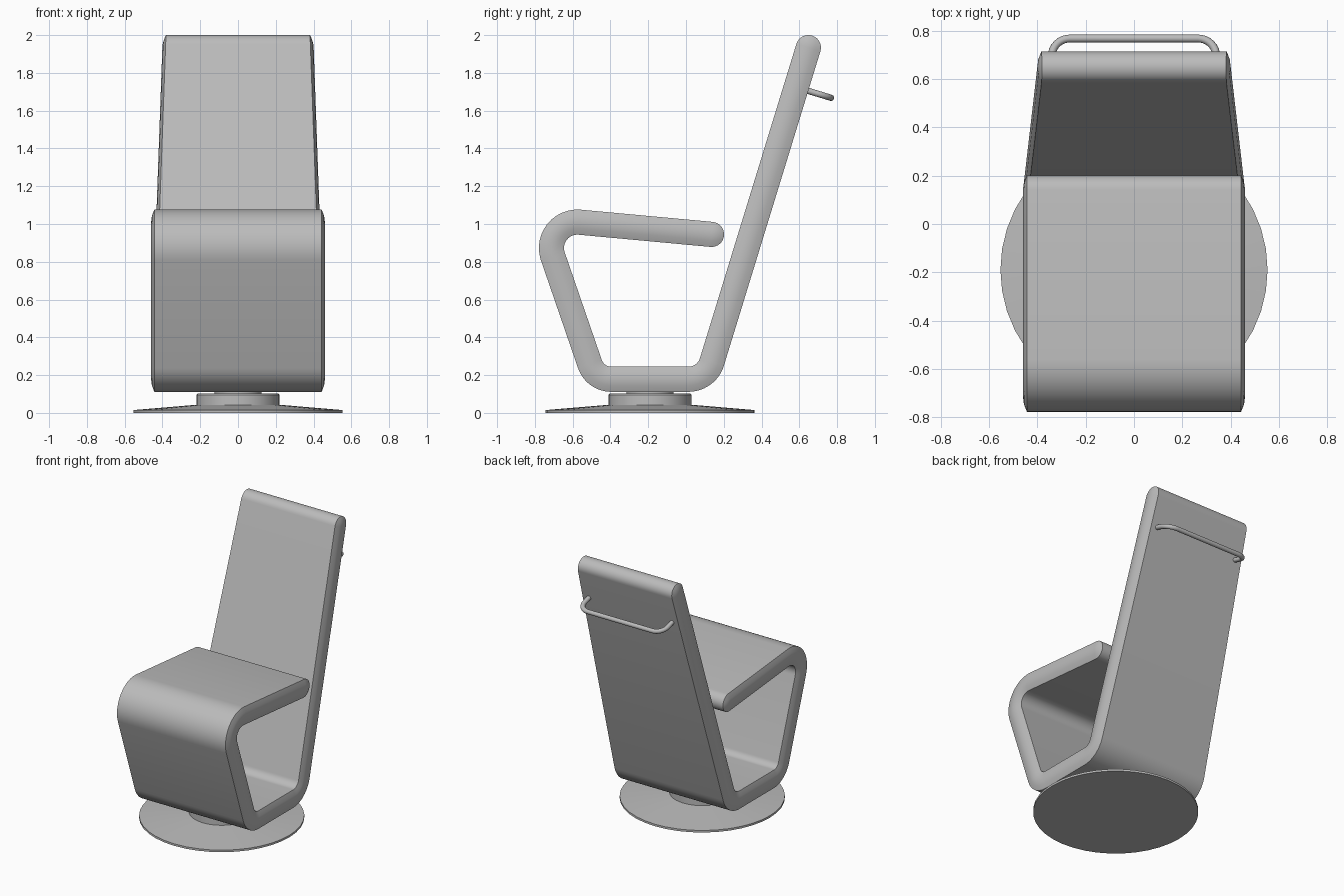
import bpy, bmesh, math
from mathutils import Vector

if "Cube" in bpy.data.objects:
    bpy.data.objects.remove(bpy.data.objects["Cube"])

GREY = bpy.data.materials.new("grey")
GREY.diffuse_color = (0.5, 0.5, 0.5, 1)
GREY.use_nodes = True
GREY.node_tree.nodes["Principled BSDF"].inputs["Base Color"].default_value = GREY.diffuse_color


def finish(bm, name, angle=30):
    bmesh.ops.recalc_face_normals(bm, faces=bm.faces)
    mesh = bpy.data.meshes.new(name)
    bm.to_mesh(mesh)
    bm.free()
    mesh.materials.append(GREY)
    ob = bpy.data.objects.new(name, mesh)
    bpy.context.collection.objects.link(ob)
    bpy.context.view_layer.objects.active = ob
    ob.select_set(True)
    bpy.ops.object.shade_smooth_by_angle(angle=math.radians(angle))
    ob.select_set(False)
    return ob


def fillet(points, radii, steps):
    """Round the inner corners of a path with tangent arcs."""
    pts = [Vector(p) for p in points]
    out = [pts[0]]
    for a, b, c, r in zip(pts, pts[1:], pts[2:], radii):
        u, v = (a - b).normalized(), (c - b).normalized()
        half = u.angle(v) / 2
        centre = b + (u + v).normalized() * (r / math.sin(half))
        p, q = b + u * (r / math.tan(half)) - centre, b + v * (r / math.tan(half)) - centre
        sweep = p.angle(q)
        for i in range(steps + 1):
            k = i / steps
            out.append(centre + (p * math.sin((1 - k) * sweep) + q * math.sin(k * sweep)) / math.sin(sweep))
    return out + [pts[-1]]


# Folded ribbon: seat, front leg, floor and backrest in one thick band
HALF, BULGE = 0.0665, 0.017
path = fillet([(0.135, 0.945, 0), (-0.774, 1.029, 0), (-0.481, 0.178, 0),
               (0.109, 0.178, 0), (0.648, 1.934, 0)], [0.137, 0.12, 0.13], 12)
stations = []                       # centre, direction, cap angle
for i, p in enumerate(path):
    a, b = path[max(i - 1, 0)], path[min(i + 1, len(path) - 1)]
    d_in, d_out = (p - a).normalized(), (b - p).normalized()
    stations.append((p, (d_in + d_out).normalized(), 0))
caps = [math.radians(89.9 * k / 8) for k in range(1, 9)]
first, last = stations[0], stations[-1]
stations = ([(first[0] - first[1] * HALF * math.sin(t), first[1], t) for t in reversed(caps)]
            + stations
            + [(last[0] + last[1] * HALF * math.sin(t), last[1], t) for t in caps])

bm = bmesh.new()
levels = [-1, -0.5, 0, 0.5, 1]
rings = []
for n, (p, d, cap) in enumerate(stations):
    normal = Vector((-d.y, d.x, 0))
    on_back = n > len(stations) // 2 and p.x > 0.1
    ring = []
    for side in (-1, 1):
        for t in (levels if side < 0 else levels[::-1]):
            q = p + normal * (HALF * math.cos(cap) * t)
            rho = math.sin(cap) ** 2 + (t * math.cos(cap)) ** 2
            width = 0.443 + BULGE * (1 - rho)
            if on_back:             # backrest tapers towards the top
                width -= 0.06 * max(0, q.y - 0.3) / 1.65
            ring.append(bm.verts.new((side * width, q.x, q.y)))
    rings.append(ring)
for r, s in zip(rings, rings[1:]):
    for j in range(10):
        k = (j + 1) % 10
        bm.faces.new((r[j], r[k], s[k], s[j]))
bm.faces.new(rings[0])
bm.faces.new(rings[-1])
bmesh.ops.remove_doubles(bm, verts=bm.verts, dist=0.0005)
finish(bm, "seat_and_back")

# Swivel base: thin sloping disc, hub and neck turned from one profile
bm = bmesh.new()
profile = [(0, 0), (0.553, 0), (0.553, 0.015), (0.22, 0.043), (0.22, 0.096),
           (0.214, 0.102), (0.125, 0.102), (0.125, 0.115), (0, 0.115)]
verts = [bm.verts.new((r, 0, z)) for r, z in profile]
edges = [bm.edges.new(e) for e in zip(verts, verts[1:])]
bmesh.ops.spin(bm, geom=verts + edges, axis=(0, 0, 1), cent=(0, 0, 0),
               angle=math.tau, steps=40, use_duplicate=False)
bmesh.ops.remove_doubles(bm, verts=bm.verts, dist=0.0005)
bmesh.ops.translate(bm, verts=bm.verts, vec=(0, -0.19, 0))
finish(bm, "swivel_base")

# Grab handle: round bar swept behind the backrest
bar = fillet([(-0.34, 0.62, 1.713), (-0.34, 0.768, 1.668),
              (0.34, 0.768, 1.668), (0.34, 0.62, 1.713)], [0.075, 0.075], 8)
bm = bmesh.new()
across = Vector((0, 0.045, 0.148)).normalized()
rings = []
for i, p in enumerate(bar):
    d = (bar[min(i + 1, len(bar) - 1)] - bar[max(i - 1, 0)]).normalized()
    other = d.cross(across).normalized()
    rings.append([bm.verts.new(p + 0.0165 * (across * math.sin(a) + other * math.cos(a)))
                  for a in (math.tau * k / 12 for k in range(12))])
for r, s in zip(rings, rings[1:]):
    for j in range(12):
        bm.faces.new((r[j], r[j - 1], s[j - 1], s[j]))
bm.faces.new(rings[0])
bm.faces.new(rings[-1])
finish(bm, "grab_handle", 40)
